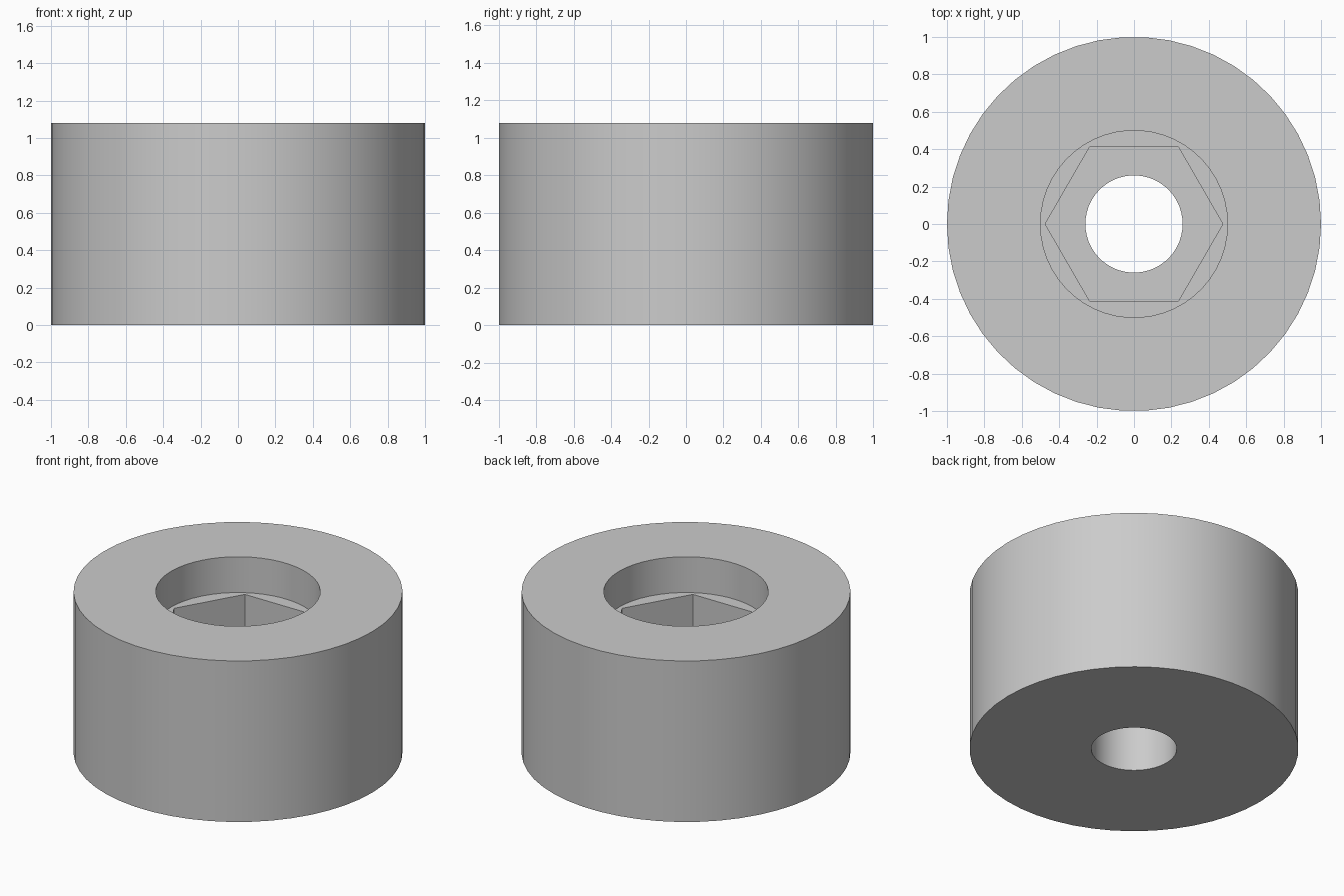
import bpy
import math

default = bpy.data.objects.get("Cube")
if default:
    bpy.data.objects.remove(default, do_unlink=True)

HEIGHT = 1.08
SEGMENTS = 50


def prism(name, radius, bottom, top, sides=SEGMENTS):
    """Upright prism with its first corner on the x axis."""
    bpy.ops.mesh.primitive_cylinder_add(
        vertices=sides, radius=radius, depth=top - bottom,
        location=(0, 0, (top + bottom) / 2))
    obj = bpy.context.object
    obj.name = name
    # Turn the mesh so that corners lie on +x and -x
    obj.rotation_euler.z = math.pi / 2
    bpy.ops.object.transform_apply(location=True, rotation=True, scale=True)
    return obj


def cut(target, cutter):
    """Subtract a cutter and discard it."""
    cutter.hide_render = True
    mod = target.modifiers.new(cutter.name, "BOOLEAN")
    mod.operation = "DIFFERENCE"
    mod.solver = "EXACT"
    mod.object = cutter
    bpy.context.view_layer.objects.active = target
    bpy.ops.object.modifier_apply(modifier=mod.name)
    bpy.data.objects.remove(cutter, do_unlink=True)


# Solid round body
body = prism("round_spacer", 1.0, 0, HEIGHT)

# Round recess, hexagonal nut pocket and through hole
cut(body, prism("recess_cutter", 0.5, 0.84, HEIGHT + 0.2))
cut(body, prism("nut_pocket_cutter", 0.475, 0.46, 0.94, sides=6))
cut(body, prism("bolt_hole_cutter", 0.26, -0.2, 0.6))

# Plain grey
grey = bpy.data.materials.new("light_grey")
grey.use_nodes = True
colour = (0.6, 0.6, 0.6, 1)
grey.diffuse_color = colour
grey.node_tree.nodes["Principled BSDF"].inputs["Base Color"].default_value = colour
body.data.materials.clear()
body.data.materials.append(grey)

# Smooth round walls, sharp rims and pocket corners
bpy.ops.object.select_all(action="DESELECT")
body.select_set(True)
bpy.context.view_layer.objects.active = body
bpy.ops.object.shade_smooth_by_angle(angle=math.radians(30))
